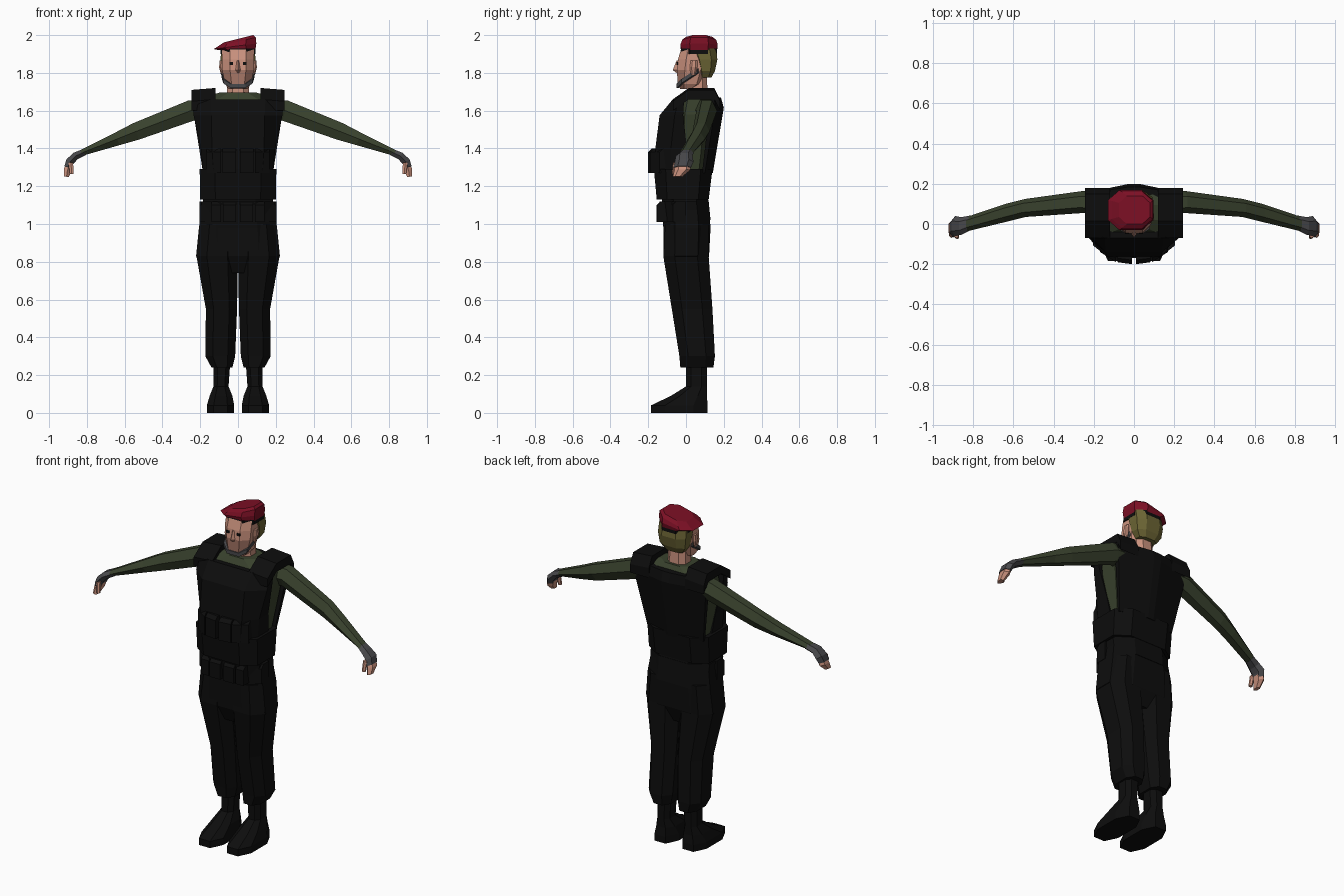
import bpy, bmesh
from mathutils import Vector

if "Cube" in bpy.data.objects:
    bpy.data.objects.remove(bpy.data.objects["Cube"])


def material(name, red, green, blue):
    """Flat matte colour, shown in the viewport and in renders."""
    mat = bpy.data.materials.new(name)
    mat.use_nodes = True
    mat.diffuse_color = (red, green, blue, 1)
    shader = next(node for node in mat.node_tree.nodes if node.type == 'BSDF_PRINCIPLED')
    shader.inputs["Base Color"].default_value = mat.diffuse_color
    shader.inputs["Roughness"].default_value = .9
    return mat


black_cloth = material("black cloth", red=.004, green=.004, blue=.004)
green_shirt = material("dark green shirt", red=.04, green=.053, blue=.026)
skin = material("skin", red=.6, green=.29, blue=.21)
stubble = material("stubble", red=.4, green=.19, blue=.14)
beret_red = material("beret red", red=.2, green=.005, blue=.018)
olive_hair = material("olive hair", red=.15, green=.13, blue=.035)
dark_grey = material("dark grey", red=.065, green=.065, blue=.07)


def loft(name, mat, rings, mirror=False):
    """Closed solid skinned over rings that share one point count."""
    bm = bmesh.new()
    rows = [[bm.verts.new(point) for point in ring] for ring in rings]
    for lower, upper in zip(rows, rows[1:]):
        for i in range(len(lower)):
            bm.faces.new((lower[i - 1], lower[i], upper[i], upper[i - 1]))
    bm.faces.new(rows[0])
    bm.faces.new(rows[-1])
    bmesh.ops.recalc_face_normals(bm, faces=bm.faces)
    mesh = bpy.data.meshes.new(name)
    bm.to_mesh(mesh)
    bm.free()
    mesh.materials.append(mat)
    part = bpy.data.objects.new(name, mesh)
    bpy.context.collection.objects.link(part)
    if mirror:
        modifier = part.modifiers.new("Mirror", 'MIRROR')
        modifier.use_mirror_merge = False
    return part


def tier(z, outer, front, back, inner=None, cut=.25, tilt=0):
    """Rectangle with cut corners at height z, centred on x unless inner is given."""
    inner = -outer if inner is None else inner
    cut_x, cut_y = cut * (outer - inner), cut * (back - front)
    corners = []
    for x, side in ((outer, 1), (inner, -1)):
        edge = [(x - side * cut_x, front), (x, front + cut_y),
                (x, back - cut_y), (x - side * cut_x, back)]
        corners += edge[::side]
    return [(x, y, z + tilt * x) for x, y in corners]


def joint(x, y, z, thick, deep):
    return Vector((x, y, z)), thick, deep


def limb(name, mat, joints):
    """Mirrored six sided tube whose rings stand square to the path."""
    rings = []
    for i, (centre, thick, deep) in enumerate(joints):
        before, after = joints[max(i - 1, 0)][0], joints[min(i + 1, len(joints) - 1)][0]
        along = after - before
        across = Vector((-along.z, 0, along.x)).normalized() * thick
        depth = Vector((0, deep, 0))
        top = [centre + across - depth / 2, centre + across + depth / 2]
        bottom = [centre - across + depth / 2, centre - across - depth / 2]
        rings.append(top + [centre + depth] + bottom + [centre - depth])
    loft(name, mat, rings, mirror=True)


def pouch(name, inner, outer, bottom, top, front, turn=0):
    """Mirrored pouch with a sloping flap; turn pushes its outer edge back."""
    depth, lip = .1, .02
    rings = [[(inner, front + inset, z), (outer, front + inset + turn, z),
              (outer, front + depth, z), (inner, front + depth, z)]
             for z, inset in ((bottom, 0), (top - lip, 0), (top, lip))]
    loft(name, black_cloth, rings, mirror=True)


# Boots, trousers and hips
loft("boots", black_cloth, [
    tier(z=0, inner=.02, outer=.165, front=-.185, back=.115),
    tier(z=.04, inner=.02, outer=.165, front=-.185, back=.115),
    tier(z=.09, inner=.03, outer=.15, front=-.08, back=.11),
    tier(z=.14, inner=.05, outer=.13, front=0, back=.11),
    tier(z=.28, inner=.04, outer=.13, front=0, back=.11)], mirror=True)
loft("trouser_legs", black_cloth, [
    tier(z=.24, inner=.03, outer=.14, front=-.03, back=.145),
    tier(z=.3, inner=.015, outer=.173, front=-.035, back=.153),
    tier(z=.55, inner=.005, outer=.17, front=-.075, back=.14),
    tier(z=.83, inner=0, outer=.22, front=-.12, back=.12),
    tier(z=1, inner=0, outer=.2, front=-.11, back=.12)], mirror=True)
loft("hips", black_cloth, [
    tier(z=.74, outer=.12, front=-.08, back=.09),
    tier(z=.83, outer=.222, front=-.118, back=.122),
    tier(z=.98, outer=.207, front=-.12, back=.13),
    tier(z=1.16, outer=.18, front=-.13, back=.115)])

# Belts with the lower pouches
loft("lower_belt", black_cloth, [
    tier(z=1.02, outer=.19, front=-.13, back=.13),
    tier(z=1.12, outer=.195, front=-.14, back=.12)])
loft("waist_belt", black_cloth, [
    tier(z=1.13, outer=.2, front=-.155, back=.12, cut=.2),
    tier(z=1.29, outer=.203, front=-.17, back=.14, cut=.2)])
pouch("inner_belt_pouches", inner=.01, outer=.08, bottom=1.01, top=1.12, front=-.155)
pouch("middle_belt_pouches", inner=.09, outer=.14, bottom=1.01, top=1.12, front=-.15)
pouch("outer_belt_pouches", inner=.145, outer=.205, bottom=1.01, top=1.12, front=-.1, turn=.03)

# Shirt body, seen at the armholes and neckline
loft("shirt_body", green_shirt, [
    tier(z=1.25, outer=.17, front=-.07, back=.11),
    tier(z=1.58, outer=.222, front=-.06, back=.155),
    tier(z=1.66, outer=.215, front=-.04, back=.155),
    tier(z=1.695, outer=.1, front=-.015, back=.13)])


def panel(z, half, side, corner, face, share):
    """Half hexagon facing the front or the back; share sets its flat middle."""
    right = [(half, side, z), (half, corner, z), (half * share, face, z)]
    return right + [(-x, y, z) for x, y, z in reversed(right)]


# Vest: front and back shells, shoulder straps, zip
loft("vest_front", black_cloth, [
    panel(z=1.27, half=.185, side=.025, corner=-.08, face=-.165, share=.7),
    panel(z=1.4, half=.197, side=.005, corner=-.08, face=-.162, share=.7),
    panel(z=1.575, half=.235, side=-.015, corner=-.06, face=-.14, share=.6),
    panel(z=1.66, half=.243, side=-.01, corner=-.04, face=-.07, share=.6)])
loft("vest_back", black_cloth, [
    panel(z=1.27, half=.185, side=.085, corner=.1, face=.142, share=.1),
    panel(z=1.615, half=.24, side=.125, corner=.155, face=.2, share=.1),
    panel(z=1.67, half=.243, side=.13, corner=.15, face=.185, share=.1)])
strap_height, strap_inner, strap_outer = .06, .12, .245
loft("vest_shoulder_straps", black_cloth, [
    [(strap_inner, y, top - strap_height), (strap_outer, y, top - strap_height),
     (strap_outer, y, top - .01), (strap_inner, y, top)]
    for y, top in ((-.07, 1.66), (.015, 1.72), (.15, 1.72), (.18, 1.66))], mirror=True)
pouch("inner_chest_pouches", inner=.01, outer=.083, bottom=1.27, top=1.4, front=-.2, turn=.01)
pouch("outer_chest_pouches", inner=.09, outer=.168, bottom=1.27, top=1.4, front=-.19, turn=.05)

# Arms, gloves and fingers
limb("sleeves", green_shirt, [
    joint(x=.16, y=.1, z=1.605, thick=.06, deep=.06),
    joint(x=.25, y=.11, z=1.6, thick=.055, deep=.055),
    joint(x=.54, y=.08, z=1.49, thick=.046, deep=.045),
    joint(x=.64, y=.055, z=1.45, thick=.035, deep=.045),
    joint(x=.83, y=0, z=1.376, thick=.016, deep=.036)])
limb("gloves", dark_grey, [
    joint(x=.815, y=.005, z=1.38, thick=.018, deep=.037),
    joint(x=.86, y=-.01, z=1.36, thick=.02, deep=.044),
    joint(x=.89, y=-.01, z=1.33, thick=.022, deep=.05),
    joint(x=.9, y=-.02, z=1.3, thick=.02, deep=.047)])
limb("fingers", skin, [
    joint(x=.892, y=-.015, z=1.315, thick=.018, deep=.04),
    joint(x=.903, y=-.02, z=1.285, thick=.02, deep=.042),
    joint(x=.908, y=-.045, z=1.25, thick=.013, deep=.025)])
limb("thumbs", skin, [
    joint(x=.885, y=-.055, z=1.325, thick=.012, deep=.014),
    joint(x=.88, y=-.065, z=1.265, thick=.01, deep=.01)])

# Neck and head, with stubble on the lower front of the face
loft("neck", skin, [
    tier(z=1.67, outer=.06, front=.01, back=.115),
    tier(z=1.8, outer=.055, front=.015, back=.11)])
head = loft("head", skin, [
    tier(z=1.715, outer=.05, front=-.03, back=.05),
    tier(z=1.74, outer=.068, front=-.044, back=.09),
    tier(z=1.815, outer=.084, front=-.048, back=.12),
    tier(z=1.87, outer=.086, front=-.043, back=.13),
    tier(z=1.93, outer=.084, front=-.025, back=.13)])
head.data.materials.append(stubble)
for face in head.data.polygons:
    if face.center.z < 1.81 and face.center.y < .005:
        face.material_index = 1

# Nose, ears, eyes and hair
loft("nose", skin, [
    [(-half, -.04, z), (half, -.04, z), (0, tip, z)]
    for z, half, tip in ((1.8, .012, -.05), (1.815, .018, -.07), (1.865, .008, -.05))])
loft("ears", skin, [
    tier(z=1.79, inner=.07, outer=.09, front=.025, back=.05),
    tier(z=1.83, inner=.07, outer=.1, front=.02, back=.06),
    tier(z=1.865, inner=.07, outer=.097, front=.025, back=.06)], mirror=True)
loft("eyes", black_cloth, [
    tier(z=z, inner=.026, outer=.045, front=-.05, back=-.042, cut=.1)
    for z in (1.843, 1.857)], mirror=True)
loft("hair", olive_hair, [
    tier(z=1.775, outer=.06, front=.07, back=.135),
    tier(z=1.81, outer=.084, front=.06, back=.153),
    tier(z=1.87, outer=.092, front=.04, back=.166),
    tier(z=1.93, outer=.09, front=.015, back=.16)])

# Chin strap following the jaw from ear to chin
strap_width, strap_depth = Vector((0, 0, .022)), Vector((-.01, .012, 0))
jaw = [Vector(point) for point in (
    (.089, .06, 1.8), (.087, .02, 1.775), (.078, -.025, 1.745), (.04, -.05, 1.72), (0, -.05, 1.72))]
loft("chin_strap", dark_grey, [
    [p, p + strap_width, p + strap_width + strap_depth, p + strap_depth] for p in jaw], mirror=True)

# Beret, high on its left side and drooping to its right
loft("beret_band", black_cloth, [
    tier(z=z, outer=.092, front=-.027, back=.163) for z in (1.9, 1.928)])
loft("beret", beret_red, [
    tier(z=1.92, inner=-.1, outer=.092, front=-.025, back=.163),
    tier(z=1.943, inner=-.13, outer=.097, front=-.03, back=.168, tilt=.13),
    tier(z=1.965, inner=-.11, outer=.094, front=-.02, back=.16, tilt=.25),
    tier(z=1.98, inner=-.075, outer=.08, front=0, back=.14, tilt=.25)])
